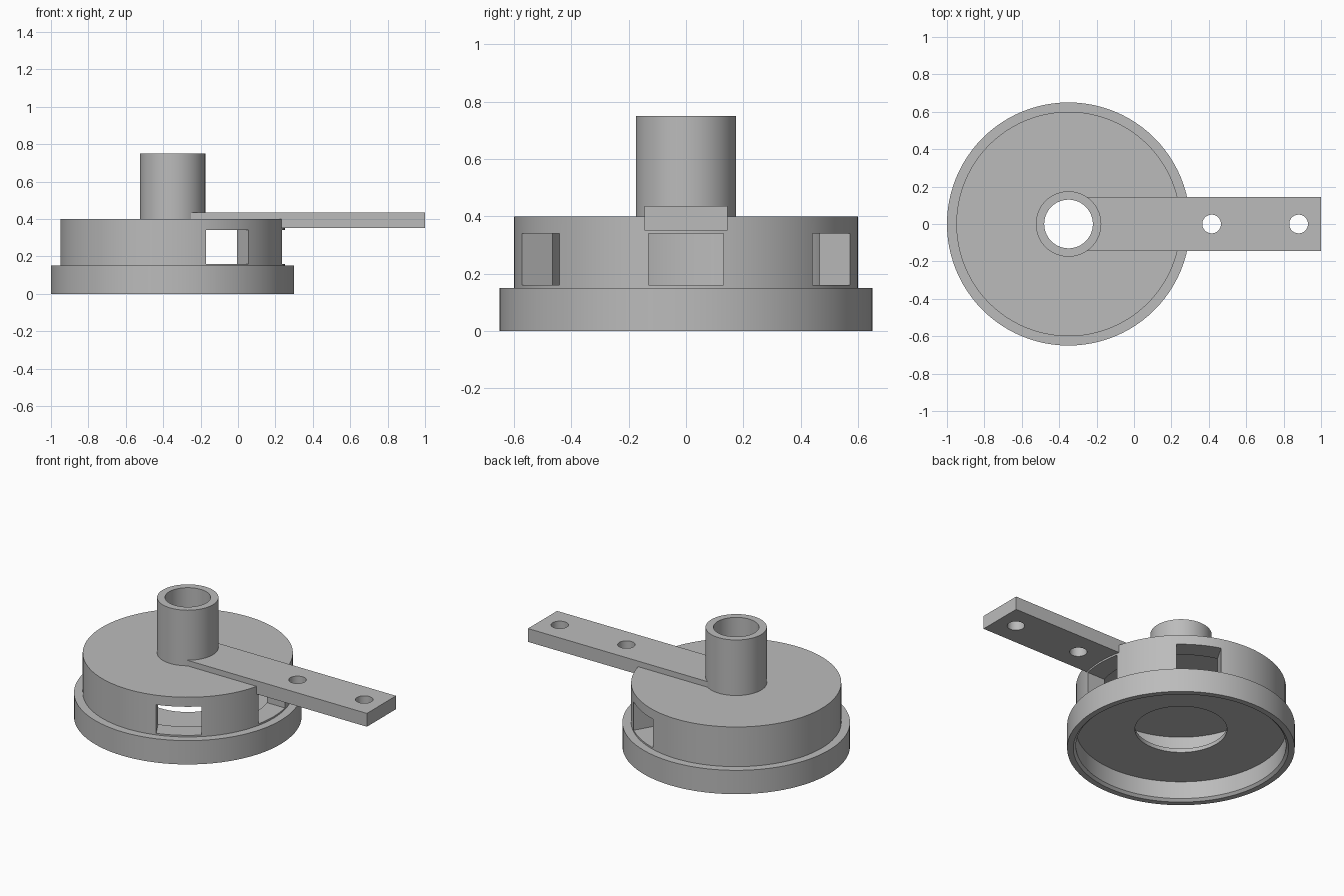
import bpy, bmesh, math
from mathutils import Matrix

AXIS_X = -0.35      # turning axis of the round body
SEGMENTS = 96

if "Cube" in bpy.data.objects:
    bpy.data.objects.remove(bpy.data.objects["Cube"], do_unlink=True)

grey = bpy.data.materials.new("plain_grey")
grey.use_nodes = True
colour = (0.5, 0.5, 0.5, 1)
grey.diffuse_color = colour
grey.node_tree.nodes["Principled BSDF"].inputs["Base Color"].default_value = colour


def add_object(name, bm):
    bmesh.ops.recalc_face_normals(bm, faces=bm.faces)
    mesh = bpy.data.meshes.new(name)
    bm.to_mesh(mesh)
    bm.free()
    mesh.materials.append(grey)
    obj = bpy.data.objects.new(name, mesh)
    bpy.context.collection.objects.link(obj)
    return obj


def box(name, x, y, z, turn=0):
    """Box between (min, max) pairs, turned about the body axis."""
    bm = bmesh.new()
    bmesh.ops.create_cube(bm, size=1)
    for v in bm.verts:
        v.co = [lo + (c + 0.5) * (hi - lo) for c, (lo, hi) in zip(v.co, (x, y, z))]
    bm.transform(Matrix.Translation((AXIS_X, 0, 0)) @ Matrix.Rotation(turn, 4, "Z"))
    return add_object(name, bm)


def cylinder(name, x, radius):
    bm = bmesh.new()
    bmesh.ops.create_cone(bm, cap_ends=True, segments=48, radius1=radius,
                          radius2=radius, depth=2,
                          matrix=Matrix.Translation((x, 0, 0)))
    return add_object(name, bm)


def lathe(name, profile):
    """Turn a closed (radius, height) profile about the body axis."""
    bm = bmesh.new()
    rings = []
    for i in range(SEGMENTS):
        a = math.tau * i / SEGMENTS
        rings.append([bm.verts.new((AXIS_X + r * math.cos(a), r * math.sin(a), z))
                      for r, z in profile])
    n = len(profile)
    for i, ring in enumerate(rings):
        after = rings[(i + 1) % SEGMENTS]
        for j in range(n):
            k = (j + 1) % n
            bm.faces.new((ring[j], after[j], after[k], ring[k]))
    return add_object(name, bm)


def cut(target, cutter):
    mod = target.modifiers.new("cut", "BOOLEAN")
    mod.operation = "DIFFERENCE"
    mod.solver = "EXACT"
    mod.object = cutter
    cutter.hide_render = True
    bpy.context.view_layer.objects.active = target
    bpy.ops.object.modifier_apply(modifier=mod.name)
    bpy.data.objects.remove(cutter, do_unlink=True)


def smooth(obj):
    bpy.ops.object.select_all(action="DESELECT")
    obj.select_set(True)
    bpy.context.view_layer.objects.active = obj
    bpy.ops.object.shade_smooth_by_angle(angle=math.radians(30))


# Drum and open tube, lower flange with a recess underneath
upper = [(0.48, 0.15), (0.48, 0.35), (0.13, 0.35), (0.13, 0.75),
         (0.175, 0.75), (0.175, 0.4), (0.6, 0.4), (0.6, 0.15)]
lower = [(0.65, 0.15), (0.65, 0), (0.615, 0), (0.6, 0.015),
         (0.6, 0.125), (0.263, 0.125), (0.263, 0.15)]
housing = lathe("housing", upper + lower)

# Six windows around the drum wall
for i in range(6):
    cut(housing, box("window_cutter", (0.4, 0.7), (-0.13, 0.13), (0.16, 0.34),
                     math.tau * i / 6))
smooth(housing)

# Flat arm, trimmed inside the tube wall, with two bolt holes
arm = box("arm", (0, 1.35), (-0.145, 0.145), (0.351, 0.435))
cut(arm, cylinder("tube_trim", AXIS_X, 0.155))
for x in (0.415, 0.88):
    cut(arm, cylinder("bolt_hole", x, 0.05))
# Drop the loose sliver left inside the bore, if any
smooth(arm)
